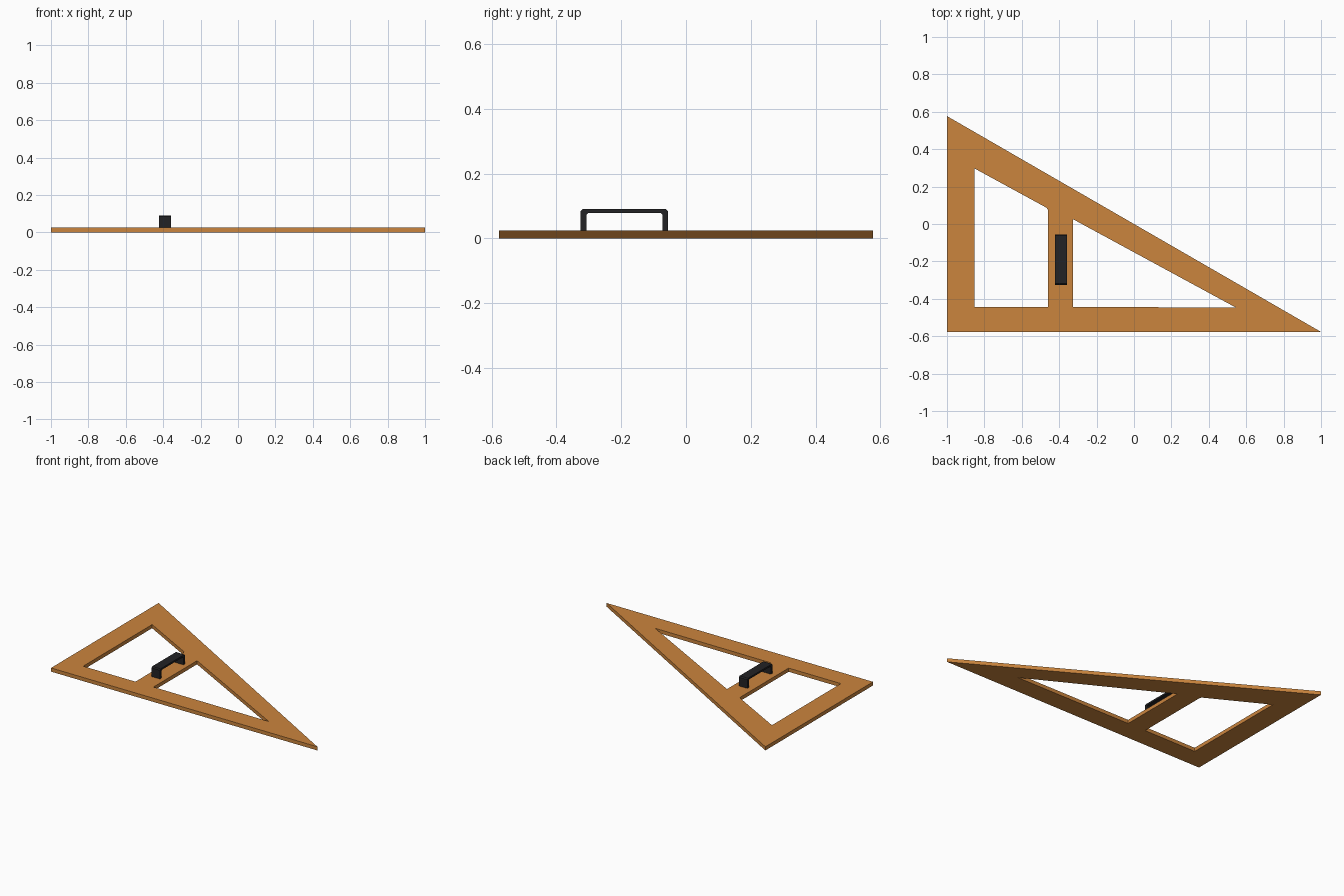
import bpy
import bmesh
from mathutils import Matrix, Vector

if "Cube" in bpy.data.objects:
    bpy.data.objects.remove(bpy.data.objects["Cube"])


def material(name, rgb):
    m = bpy.data.materials.new(name)
    m.diffuse_color = (*rgb, 1)
    m.use_nodes = True
    m.node_tree.nodes["Principled BSDF"].inputs["Base Color"].default_value = m.diffuse_color
    return m


def extruded(name, loops, depth, mat, matrix):
    """Fill closed 2D loops (outline first, then holes) and extrude along local z."""
    bm = bmesh.new()
    edges = []
    for loop in loops:
        vs = [bm.verts.new((x, y, 0)) for x, y in loop]
        edges += [bm.edges.new((vs[i - 1], vs[i])) for i in range(len(vs))]
    bmesh.ops.triangle_fill(bm, use_beauty=True, use_dissolve=False,
                            edges=edges, normal=(0, 0, 1))
    ext = bmesh.ops.extrude_face_region(bm, geom=bm.faces[:], use_keep_orig=True)
    top = [g for g in ext["geom"] if isinstance(g, bmesh.types.BMVert)]
    bmesh.ops.translate(bm, verts=top, vec=Vector((0, 0, depth)))
    bmesh.ops.transform(bm, matrix=matrix, verts=bm.verts[:])
    bmesh.ops.recalc_face_normals(bm, faces=bm.faces[:])
    me = bpy.data.meshes.new(name)
    bm.to_mesh(me)
    bm.free()
    me.materials.append(mat)
    ob = bpy.data.objects.new(name, me)
    bpy.context.collection.objects.link(ob)
    return ob


wood = material("orange wood", (0.60, 0.235, 0.048))
black = material("black plastic", (0.016, 0.016, 0.018))

THICK = 0.025

# Set-square plate: 30-60-90 triangle with two window cut-outs
outline = [(-1, -0.577), (1, -0.577), (-1, 0.577)]
left_window = [(-0.853, -0.443), (-0.46, -0.443), (-0.46, 0.075),
               (-0.468, 0.087), (-0.853, 0.297)]
right_window = [(-0.325, -0.443), (0.545, -0.447), (-0.325, 0.025)]
extruded("set_square_plate", [outline, left_window, right_window],
         THICK, wood, Matrix.Identity(4))

# Handle: mirrored bridge profile in the y-z plane, extruded along x
half = [(0.135, THICK), (0.135, 0.084), (0.128, 0.091)]
inner = [(0.112, 0.079), (0.117, 0.073), (0.117, THICK)]
mirror = lambda pts: [(-y, z) for y, z in reversed(pts)]
profile = half + mirror(half) + mirror(inner) + inner
to_yz = Matrix(((0, 0, 1, -0.422), (1, 0, 0, -0.19), (0, 1, 0, 0), (0, 0, 0, 1)))
extruded("grip_handle", [profile], 0.063, black, to_yz)
